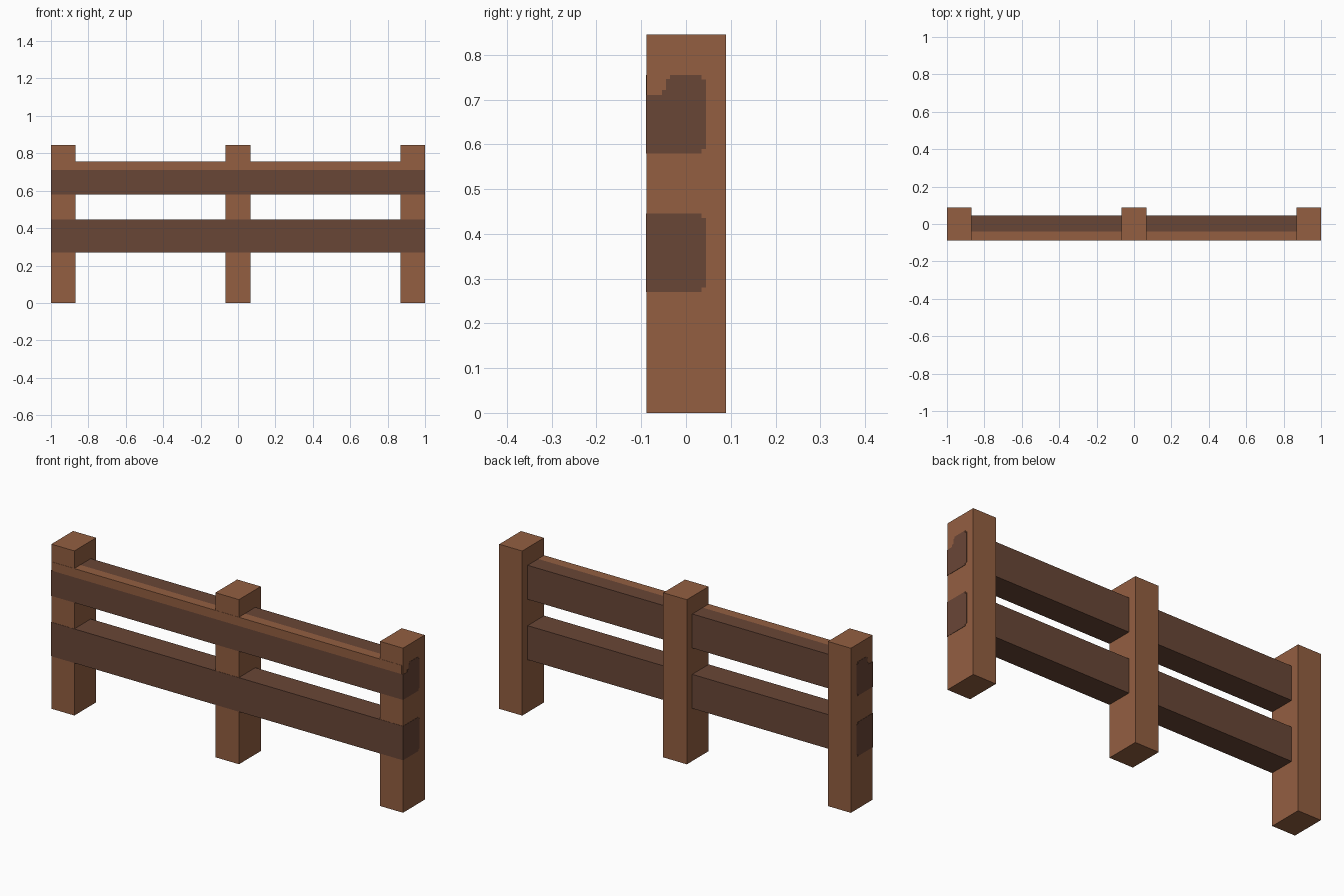
import bpy
import bmesh

cube = bpy.data.objects.get("Cube")
if cube:
    bpy.data.objects.remove(cube, do_unlink=True)


def make_material(name, rgb):
    mat = bpy.data.materials.new(name)
    mat.diffuse_color = (*rgb, 1)
    mat.use_nodes = True
    bsdf = mat.node_tree.nodes["Principled BSDF"]
    bsdf.inputs["Base Color"].default_value = (*rgb, 1)
    bsdf.inputs["Roughness"].default_value = 0.9
    return mat


LIGHT = make_material("light wood", (0.292, 0.114, 0.053))
DARK = make_material("dark wood", (0.141, 0.061, 0.037))


def prism(name, profile, x0, x1, mat):
    """Extrude a (y, z) profile along x."""
    bm = bmesh.new()
    face = bm.faces.new([bm.verts.new((x0, y, z)) for y, z in profile])
    ext = bmesh.ops.extrude_face_region(bm, geom=[face])
    verts = [g for g in ext["geom"] if isinstance(g, bmesh.types.BMVert)]
    bmesh.ops.translate(bm, verts=verts, vec=(x1 - x0, 0, 0))
    bmesh.ops.recalc_face_normals(bm, faces=bm.faces)
    mesh = bpy.data.meshes.new(name)
    bm.to_mesh(mesh)
    bm.free()
    mesh.materials.append(mat)
    obj = bpy.data.objects.new(name, mesh)
    bpy.context.collection.objects.link(obj)
    return obj


def rect(y0, y1, z0, z1):
    return [(y0, z0), (y1, z0), (y1, z1), (y0, z1)]


FRONT, BACK = -0.089, 0.045   # rail depth
POST_END, RAIL_END = 0.9985, 0.992
C = 0.01                      # step in the painted end corners

# Three square posts, set a hair behind the rail fronts
for name, x0, x1 in (("right_post", -POST_END, -0.868),
                     ("middle_post", -0.067, 0.067),
                     ("left_post", 0.868, POST_END)):
    prism(name, rect(-0.0878, 0.089, 0, 0.845), x0, x1, LIGHT)

# Lower rail is a plain bar; upper rail leaves room for a worn light edge
LOW, LOW_TOP = 0.27, 0.445
UP, UP_TOP = 0.58, 0.755
EDGE_Y, EDGE_Z = -0.04, 0.71
prism("lower_rail", rect(FRONT, BACK, LOW, LOW_TOP), -RAIL_END, RAIL_END, DARK)
prism("upper_rail",
      [(FRONT, UP), (BACK, UP), (BACK, UP_TOP), (EDGE_Y, UP_TOP),
       (EDGE_Y, EDGE_Z), (FRONT, EDGE_Z)], -RAIL_END, RAIL_END, DARK)
prism("upper_rail_light_edge", rect(FRONT, EDGE_Y, EDGE_Z, UP_TOP),
      -RAIL_END, RAIL_END, LIGHT)


# Dark rail ends showing on the outer post faces
def end_back(z0, z1):
    """Front bottom corner, then up the back with small stepped corners."""
    return [(FRONT, z0), (BACK - C, z0), (BACK - C, z0 + C), (BACK, z0 + C),
            (BACK, z1 - C), (BACK - C, z1 - C), (BACK - C, z1)]


lower_end = end_back(LOW, LOW_TOP) + [(FRONT, LOW_TOP)]
upper_end = end_back(UP, UP_TOP) + [
    (-0.036, UP_TOP), (-0.036, 0.746), (-0.045, 0.746), (-0.045, 0.721),
    (-0.054, 0.721), (-0.054, EDGE_Z), (FRONT, EDGE_Z)]
for side, s in (("left", 1), ("right", -1)):
    prism(f"lower_rail_end_{side}", lower_end, s * RAIL_END, s, DARK)
    prism(f"upper_rail_end_{side}", upper_end, s * RAIL_END, s, DARK)
